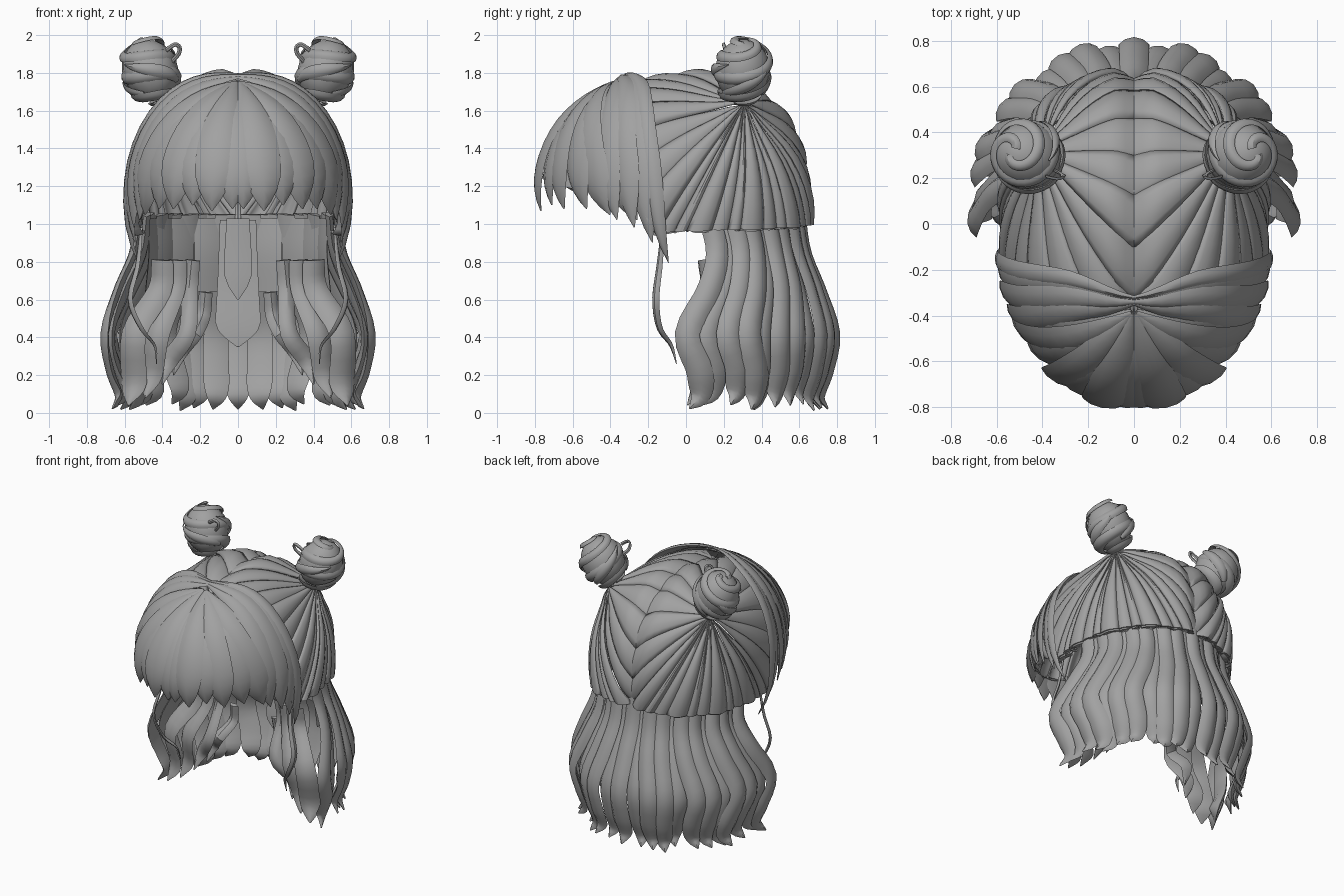
import bpy, bmesh, math, random
from mathutils import Vector as V

if "Cube" in bpy.data.objects:
    bpy.data.objects.remove(bpy.data.objects["Cube"])

random.seed(4)
C = V((0, 0.05, 1.1))           # centre of the head surface
ANCHOR = V((0.40, 0.30, 1.62))  # where the hair gathers under each bun
mat = bpy.data.materials.new("grey hair")
mat.diffuse_color = (0.36, 0.36, 0.36, 1)
mat.use_nodes = True
mat.node_tree.nodes["Principled BSDF"].inputs["Base Color"].default_value = mat.diffuse_color


def project(p, off=0.0):
    """Push a point onto the rounded head surface."""
    d = V(p) - C
    r = (0.57, 0.84 if d.y < 0 else 0.61, 0.70 if d.z > 0 else 0.6)
    k = sum(abs(a / b) ** 2.2 for a, b in zip(d, r)) ** (1 / 2.2)
    return C + d / k + d.normalized() * off


def head_out(p):
    return p - C


def spline(pts, n):
    """Catmull-Rom samples through the points."""
    pts = [V(p) for p in pts]
    q = [2 * pts[0] - pts[1]] + pts + [2 * pts[-1] - pts[-2]]
    res = []
    for i in range(n + 1):
        s = i / n * (len(pts) - 1)
        k = min(int(s), len(pts) - 2)
        t = s - k
        a, b, c, d = q[k:k + 4]
        res.append(0.5 * (2 * b + (c - a) * t + (2 * a - 5 * b + 4 * c - d) * t * t
                          + (3 * b - a - 3 * c + d) * t ** 3))
    return res


SECTION = [(-1, 0), (-.6, .7), (0, 1), (.6, .7), (1, 0), (0, -.4)]


def lock(bm, path, w, t, out, prof):
    """Tapered lens-shaped strand along a sampled path."""
    n = len(path) - 1
    rings = []
    for i, p in enumerate(path):
        tan = (path[min(i + 1, n)] - path[max(i - 1, 0)]).normalized()
        side = tan.cross(out(p)).normalized()
        nrm = side.cross(tan)
        k = prof(i / n)
        rings.append([bm.verts.new(p + side * x * w * k + nrm * y * t * min(1, k + .15))
                      for x, y in SECTION])
    faces = [bm.faces.new(rings[0]), bm.faces.new(rings[-1])]
    for a, b in zip(rings, rings[1:]):
        for j in range(6):
            faces.append(bm.faces.new((a[j], a[j - 1], b[j - 1], b[j])))
    bmesh.ops.recalc_face_normals(bm, faces=faces)


def patch(bm, a, b0, b1, off, h, start, tuck=0.05, lap=0.08, nu=10, nv=5):
    """Bulged wedge on the head from an anchor to a piece of rim."""
    a, b0, b1 = V(a), V(b0), V(b1)
    rows = []
    for i in range(nu + 2):
        u = min(i / nu, 1)
        row = []
        for j in range(nv + 1):
            v = j / nv
            b = b0.lerp(b1, v * (1 + 2 * lap) - lap)
            b.x, b.z = max(b.x, 0), max(b.z, .94)
            p = (a + (b - a).normalized() * start).lerp(b, u)
            o = off + h * math.sin(math.pi * v) * math.sqrt(u)
            o -= 0.04 * math.exp(-(p.x / 0.05) ** 2)       # groove at the parting
            o += 0.05 * math.exp(-((p - ANCHOR).length / .13) ** 2)  # rise to the bun
            if i > nu:
                o -= tuck
            row.append(bm.verts.new(project(p, o)))
        rows.append(row)
    for r, s in zip(rows, rows[1:]):
        for j in range(nv):
            f = bm.faces.new((r[j], r[j + 1], s[j + 1], s[j]))
            f.normal_update()
            if f.normal.dot(f.calc_center_median() - C) < 0:
                f.normal_flip()


def finish(name, bm, mirror=True, thick=0):
    me = bpy.data.meshes.new(name)
    bm.to_mesh(me)
    bm.free()
    me.materials.append(mat)
    ob = bpy.data.objects.new(name, me)
    bpy.context.collection.objects.link(ob)
    bpy.ops.object.select_all(action='DESELECT')
    ob.select_set(True)
    bpy.context.view_layer.objects.active = ob
    bpy.ops.object.shade_smooth_by_angle(angle=math.radians(32))
    if thick:
        m = ob.modifiers.new("thickness", 'SOLIDIFY')
        m.thickness, m.offset = thick, -1
    if mirror:
        m = ob.modifiers.new("mirror", 'MIRROR')
        m.use_mirror_merge = False


def fan_prof(u):
    return (.12 + .88 * math.sin(math.pi / 2 * u / .68) if u < .68
            else .03 + .97 * math.cos(math.pi / 2 * (u - .68) / .32) ** .9)


def hang_prof(u):
    return .8 + .3 * u if u < .7 else .06 + .95 * math.cos(math.pi / 2 * (u - .7) / .3)


def wisp_prof(u):
    return .1 + .9 * math.sin(math.pi * (.15 + .85 * u))


# Gathered cap: wedges from the bun to the parting, hairline and fringe edge
rim = [(0, y, z) for y, z in ((-.36, 1.76), (-.1, 1.83), (.12, 1.83), (.32, 1.79), (.5, 1.62),
                              (.6, 1.42), (.66, 1.2), (.67, 1.0))]
deg = 90
for i in range(12):
    deg -= (11.5, 6.5, 9.5)[i % 3]
    a = math.radians(deg)
    rim.append((.57 * math.cos(a), .05 + .6 * math.sin(a), 1.0 - .004 * i))
rim += [(.57, -.24, 1.1), (.53, -.27, 1.3), (.47, -.29, 1.5), (.36, -.31, 1.63), (.2, -.34, 1.72), (0, -.36, 1.76)]
bm = bmesh.new()
for i, (p, q) in enumerate(zip(rim, rim[1:])):
    patch(bm, ANCHOR, p, q, (-.006, .008, 0)[i % 3], .024, .015)
finish("gathered_cap", bm, thick=.015)


def front(deg, z):
    a = math.radians(deg)
    return V((.57 * math.sin(a), .05 - .84 * math.cos(a), z))


# Layer beneath the fringe
bm = bmesh.new()
for i in range(7):
    patch(bm, (0, -.34, 1.77), front(i * 13.5, 1.26 - .025 * i), front(i * 13.5 + 13.5, 1.235 - .025 * i),
          -.02, .012, .01, .01)
finish("fringe_underlayer", bm, thick=.012)

# Fringe locks fanning from the crown, alternating in depth
bm = bmesh.new()
fringe = [(3, 1.08, .1), (14, 1.07, .105), (25, 1.1, .1), (36, 1.08, .105), (47, 1.08, .1), (58, 1.05, .105), (68, 1.02, .1)]
for i, (deg, z, w) in enumerate(fringe):
    p, t = V((.01, -.41, 1.78)), front(deg, z)
    path = []
    for k in range(15):
        u = k / 14
        bend = V((.05 * math.sin(math.pi * u) * math.sin(math.radians(deg)), 0, 0))
        path.append(project(p.lerp(t, u) + bend, (0, .014)[i % 2] + .015 * (1 - u) - .02 * u ** 6))
    lock(bm, path, w, .028, head_out, fan_prof)
finish("fringe", bm)

# Long side locks forming the band behind the fringe
bm = bmesh.new()
sides = [((.30, -.40, 1.68), (.50, -.44, 1.35), (.54, -.38, 1.02), .09),
         ((.30, -.33, 1.7), (.53, -.33, 1.35), (.56, -.28, .98), .085),
         ((.30, -.27, 1.72), (.54, -.25, 1.35), (.55, -.18, .9), .08),
         ((.30, -.24, 1.73), (.54, -.19, 1.35), (.55, -.10, .78), .06)]
for i, (a, b, c, w) in enumerate(sides):
    path = [project(p, .012 + .008 * (i % 2) + .025 * (1 - k / 16))
            for k, p in enumerate(spline([(0, -.35 + .012 * i, 1.78), a, b, c], 16))]
    lock(bm, path, w, .026, head_out, fan_prof)
finish("side_locks", bm)

# Long back hair hanging from beneath the cap: height, radius, drift towards the front
levels = [(1.05, .51, 1), (.85, .54, 6), (.65, .62, 1), (.42, .695, -9), (.22, .66, -4), (.09, .615, -4), (.02, .66, -9)]


def ring(deg, r, z):
    a = math.radians(deg)
    return V((r * math.cos(a), .1 + .985 * r * math.sin(a), z))


def axis_out(p):
    return V((p.x, p.y - .1, 0))


def hanging(bm, deg, k):
    d = (0, -.028, .008)[k % 3]
    lift = random.uniform(-.01, .03) if k else 0
    sway = random.uniform(-4, 4) if k else 0
    pts = [ring(deg + drift * k / 11 + sway * max(0, 1 - z * 1.6), r + d, z + lift * (z < .3))
           for z, r, drift in levels]
    lock(bm, spline(pts, 22), .07, .032, axis_out, hang_prof)


bm = bmesh.new()
for k in range(1, 12):
    hanging(bm, 90 - k * 8.1, k)
finish("back_hair", bm)
bm = bmesh.new()
hanging(bm, 90, 0)
# short inner locks behind the neck
lock(bm, spline([(0, .55, 1.02), (0, .53, .7), (0, .5, .5), (0, .48, .35)], 10), .12, .02, axis_out, hang_prof)
lock(bm, spline([(0, .52, 1.03), (0, .51, .85), (0, .49, .6)], 8), .075, .02, axis_out, hang_prof)
finish("back_middle_locks", bm, mirror=False)

# Shorter inner layer
bm = bmesh.new()
for k, deg in enumerate((70, 53, 37, 22)):
    lock(bm, spline([ring(deg, .49, 1.03), ring(deg, .48, .85), ring(deg, .5, .64)], 7),
         .07, .02, axis_out, lambda u: 1)
finish("inner_locks", bm)

# Front locks with blunt tops, sweeping outward
bm = bmesh.new()
for x0, z0, x1, x2, z2, w, y in ((.17, .64, .23, .32, .2, .045, .2), (.24, .81, .27, .38, .15, .05, .14),
                                 (.32, .81, .42, .47, .08, .065, .11), (.40, .81, .55, .56, .04, .075, .09)):
    pts = [(x0, y, z0), (x0 + .015, y + .01, z0 * .8), (x1, y - .09, .42), (x2 - .01, y - .03, z2 + .12),
           (x2 + .02, y - .08, z2)]
    lock(bm, spline(pts, 16), w, .026, lambda p: V((p.x * .8, -1, 0)), hang_prof)
finish("front_locks", bm)

# Thin curling wisps
bm = bmesh.new()
wisp = [(.51, -.12, .98), (.53, -.14, .78), (.57, -.16, .6), (.51, -.14, .45), (.44, -.08, .36), (.43, -.05, .26)]
lock(bm, spline(wisp, 18), .022, .014, lambda p: V((1, -.6, 0)), wisp_prof)
finish("wisps", bm)

# Buns: an egg-shaped core wrapped by broad spiral strands
bc = V((.465, .30, 1.815))
ax = V((.4, .1, .9)).normalized()
e1 = ax.cross(V((0, 1, 0))).normalized()
e2 = ax.cross(e1)


def bun_point(polar, az, r):
    s, c = math.sin(math.radians(polar)), math.cos(math.radians(polar))
    return bc + r * (ax * c * 1.13 + e1 * s * math.cos(az) + e2 * s * math.sin(az))


bm = bmesh.new()
core = bmesh.ops.create_uvsphere(bm, u_segments=16, v_segments=10, radius=.147)
bmesh.ops.scale(bm, verts=core["verts"], vec=(1, 1, 1.13))
bmesh.ops.rotate(bm, verts=core["verts"], matrix=V((0, 0, 1)).rotation_difference(ax).to_matrix())
bmesh.ops.translate(bm, verts=core["verts"], vec=bc)
for s in range(2):                      # two interleaved wraps
    path = []
    for k in range(57):
        u = k / 56
        path.append(bun_point(170 - 162 * u, s * math.pi + u * 1.9 * math.tau, .147 + .01 * math.sin(u * 9 + s)))
    lock(bm, path, .046, .02, lambda p: p - bc, lambda u: 1 - .55 * u)
for tilt in (.4, 2.3, 4.4):             # loose strands crossing the wraps
    path = [bun_point(130 - 65 * k / 16, tilt + 2.1 * k / 16, .153) for k in range(17)]
    lock(bm, path, .034, .016, lambda p: p - bc, wisp_prof)
# small loose loop on the inner side
loop = [(.38, .21, 1.92), (.335, .2, 1.95), (.31, .21, 1.935), (.315, .22, 1.9), (.35, .24, 1.86)]
lock(bm, spline(loop, 12), .012, .01, lambda p: V((0, -1, .3)), lambda u: 1)
finish("buns", bm)
